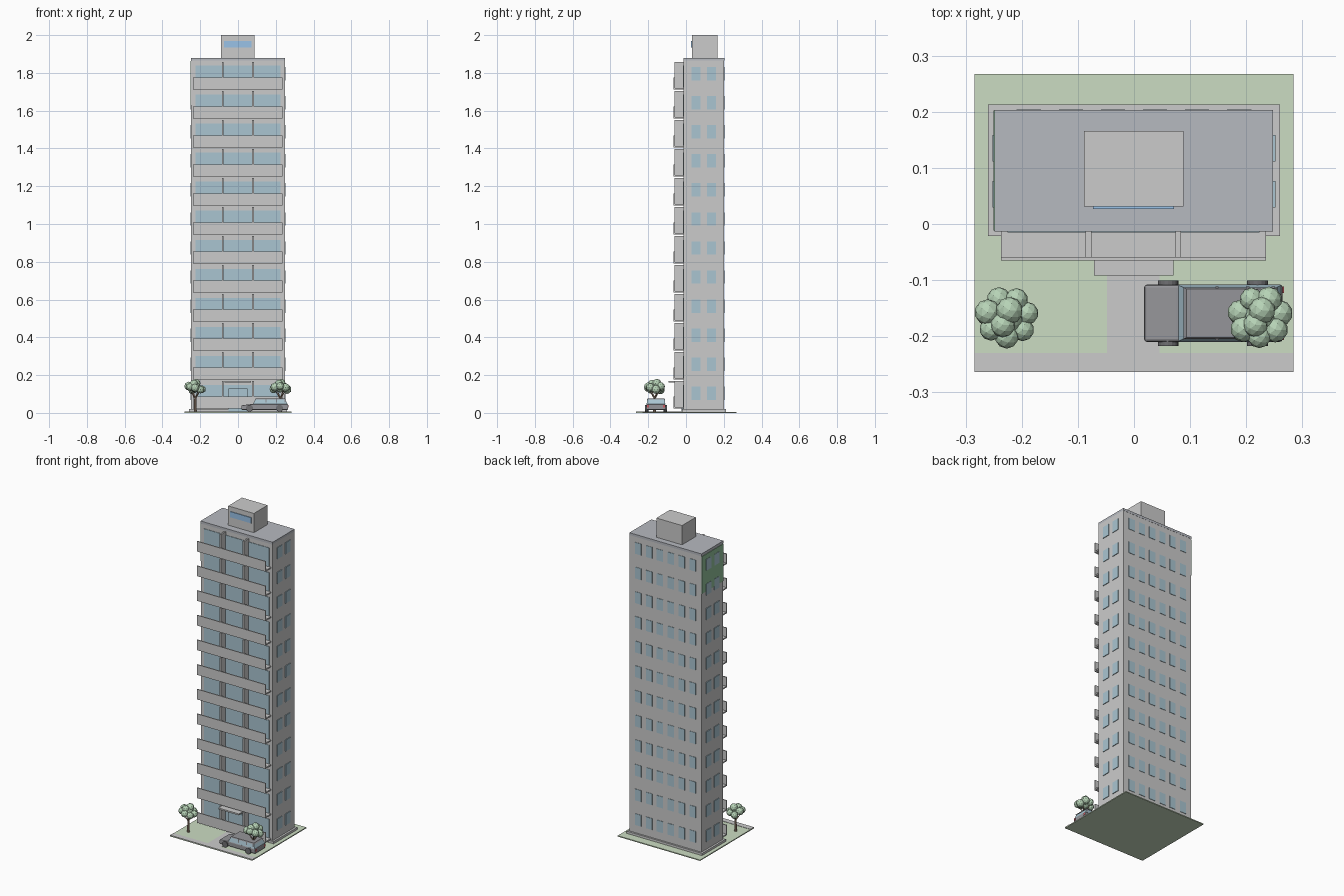
import bpy, bmesh, math, random
from mathutils import Vector, Matrix

if "Cube" in bpy.data.objects:
    bpy.data.objects.remove(bpy.data.objects["Cube"])

random.seed(4)
FLOORS, PITCH = 12, 0.1537


def mat(name, r, g, b):
    m = bpy.data.materials.new(name)
    m.diffuse_color = (r, g, b, 1)
    m.use_nodes = True
    m.node_tree.nodes["Principled BSDF"].inputs["Base Color"].default_value = m.diffuse_color
    return m


GLASS = mat("window_glass", 0.40, 0.56, 0.64)
ROOF = mat("roof_dark", 0.47, 0.49, 0.53)
GRASS = mat("grass", 0.60, 0.72, 0.54)
PAVE = mat("paving", 0.66, 0.66, 0.66)
LEAF = mat("leaf", 0.47, 0.65, 0.47)
BARK = mat("bark", 0.42, 0.30, 0.22)
CAR = mat("car_paint", 0.30, 0.30, 0.32)
TYRE = mat("tyre", 0.16, 0.16, 0.17)
RED = mat("tail_red", 0.60, 0.10, 0.12)
BLUE = mat("panel_blue", 0.32, 0.54, 0.80)
GREEN = mat("panel_green", 0.28, 0.52, 0.32)


def finish(name, bm, material=None):
    bmesh.ops.recalc_face_normals(bm, faces=bm.faces)
    me = bpy.data.meshes.new(name)
    bm.to_mesh(me)
    bm.free()
    ob = bpy.data.objects.new(name, me)
    bpy.context.collection.objects.link(ob)
    if material:
        me.materials.append(material)
    return ob


def add_box(bm, x0, x1, y0, y1, z0, z1):
    m = Matrix.Translation(((x0 + x1) / 2, (y0 + y1) / 2, (z0 + z1) / 2))
    m = m @ Matrix.Diagonal((x1 - x0, y1 - y0, z1 - z0, 1))
    return bmesh.ops.create_cube(bm, size=1, matrix=m)["verts"]


def boxes(name, items, material=None):
    bm = bmesh.new()
    for it in items:
        add_box(bm, *it)
    return finish(name, bm, material)


def rod(bm, a, b, r0, r1, seg=8):
    a, b = Vector(a), Vector(b)
    d = b - a
    m = Matrix.Translation((a + b) / 2) @ d.to_track_quat('Z', 'Y').to_matrix().to_4x4()
    bmesh.ops.create_cone(bm, cap_ends=True, segments=seg, radius1=r0, radius2=r1,
                          depth=d.length, matrix=m)


# Site: lawn, pavement, entrance path
boxes("lawn", [(-0.284, 0.284, -0.264, 0.267, 0, 0.006)], GRASS)
boxes("pavement", [(-0.284, 0.284, -0.264, -0.23, 0.004, 0.008),
                   (-0.048, 0.045, -0.231, -0.02, 0.004, 0.008)], PAVE)

# Tower, plinth, roof, rooftop room
boxes("plinth", [(-0.26, 0.26, -0.021, 0.213, 0.004, 0.02)])
boxes("tower", [(-0.248, 0.248, -0.012, 0.202, 0.01, 1.867)])
boxes("roof", [(-0.249, 0.248, -0.013, 0.203, 1.865, 1.88)], ROOF)
boxes("rooftop_room", [(-0.089, 0.088, 0.031, 0.166, 1.875, 2.0)])
boxes("rooftop_panel", [(-0.073, 0.071, 0.027, 0.033, 1.935, 1.97)], BLUE)
boxes("side_panel", [(-0.2505, -0.246, -0.012, 0.202, 1.63, 1.862)], GREEN)

# Windows, balconies and dividers for every floor
back_win, side_win, front_glass, slabs, rails, walls = [], [], [], [], [], []
for f in range(FLOORS):
    z = f * PITCH
    for k in range(6):
        x = -0.1875 + 0.075 * k
        back_win.append((x - 0.0215, x + 0.0215, 0.198, 0.2045, z + 0.069, z + 0.14))
    for s in (-1, 1):
        for y in (0.029, 0.111):
            xa, xb = sorted((s * 0.24, s * 0.252))
            side_win.append((xa, xb, y, y + 0.048, z + 0.069, z + 0.14))
    front_glass.append((-0.225, 0.224, -0.015, -0.008, z + 0.031, z + 0.148))
    slabs.append((-0.237, 0.235, -0.062, -0.01, z + 0.022, z + 0.03))
    rails.append((-0.237, 0.235, -0.065, -0.059, z + 0.022, z + 0.086))
    for x in (-0.081, 0.079):
        walls.append((x - 0.005, x + 0.005, -0.06, -0.01, z + 0.026, z + 0.168))
boxes("back_windows", back_win, GLASS)
boxes("side_windows", side_win, GLASS)
boxes("balcony_glazing", front_glass, GLASS)
boxes("balcony_slabs", slabs)
boxes("balcony_rails", rails)
boxes("balcony_dividers", walls)

# Entrance canopy and door
boxes("canopy", [(-0.071, 0.07, -0.092, -0.012, 0.16, 0.169)])
boxes("entrance_door", [(-0.05, 0.05, -0.024, -0.01, 0.008, 0.13)], GLASS)

# Trees: trunk, branches and clustered low-poly foliage
for label, tx in (("left", -0.226), ("right", 0.224)):
    ty = -0.166
    bm = bmesh.new()
    rod(bm, (tx, ty, 0.004), (tx, ty, 0.09), 0.008, 0.005)
    for k in range(4):
        a = math.radians(30 + 90 * k)
        rod(bm, (tx, ty, 0.075), (tx + 0.032 * math.cos(a), ty + 0.032 * math.sin(a), 0.12),
            0.004, 0.002, 6)
    finish(label + "_tree_trunk", bm, BARK)
    bm = bmesh.new()
    blobs = [(0, 0, 0.135, 0.028), (0.004, 0.012, 0.156, 0.024), (-0.008, -0.014, 0.153, 0.022)]
    for k in range(7):
        a = 2 * math.pi * k / 7 + 0.2
        blobs.append((0.036 * math.cos(a), 0.035 * math.sin(a),
                      0.13 + random.uniform(-0.011, 0.014), random.uniform(0.020, 0.024)))
    for x, y, z, r in blobs:
        bmesh.ops.create_icosphere(bm, subdivisions=2, radius=r,
                                   matrix=Matrix.Translation((tx + x, ty + y, z)))
    finish(label + "_tree_leaves", bm, LEAF)


# Car: side profile extruded across its width, narrowing to the top
def profile(name, pts, yc, half_low, half_top, material, bevel=0):
    bm = bmesh.new()
    z0, z1 = min(p[1] for p in pts), max(p[1] for p in pts)
    sides = []
    for s in (-1, 1):
        sides.append([bm.verts.new((x, yc + s * (half_low + (half_top - half_low)
                                   * (z - z0) / (z1 - z0)), z)) for x, z in pts])
    bm.faces.new(sides[0])
    bm.faces.new(sides[1][::-1])
    n = len(pts)
    for i in range(n):
        j = (i + 1) % n
        bm.faces.new((sides[0][i], sides[0][j], sides[1][j], sides[1][i]))
    ob = finish(name, bm, material)
    if bevel:
        md = ob.modifiers.new("bevel", 'BEVEL')
        md.width, md.segments = bevel, 2
    return ob


YC = -0.159
profile("car_body", [(0.018, 0.016), (0.018, 0.04), (0.075, 0.047), (0.265, 0.047),
                     (0.265, 0.016)], YC, 0.051, 0.051, CAR, 0.005)
profile("car_windows", [(0.079, 0.046), (0.092, 0.072), (0.25, 0.072), (0.262, 0.046)],
        YC, 0.05, 0.044, GLASS)
profile("car_roof", [(0.088, 0.071), (0.094, 0.077), (0.25, 0.077), (0.256, 0.071)],
        YC, 0.046, 0.043, CAR)
boxes("car_pillars", [(x, x + 0.006, YC - 0.048, YC + 0.048, 0.046, 0.073)
                      for x in (0.145, 0.2, 0.245)], CAR)
boxes("tail_lights", [(0.262, 0.267, YC + s * 0.042 - 0.006, YC + s * 0.042 + 0.006, 0.028, 0.042)
                      for s in (-1, 1)], RED)
bm = bmesh.new()
for x in (0.061, 0.22):
    for s in (-1, 1):
        rod(bm, (x, YC + s * 0.04, 0.0245), (x, YC + s * 0.058, 0.0245), 0.0185, 0.0185, 16)
finish("car_wheels", bm, TYRE)
